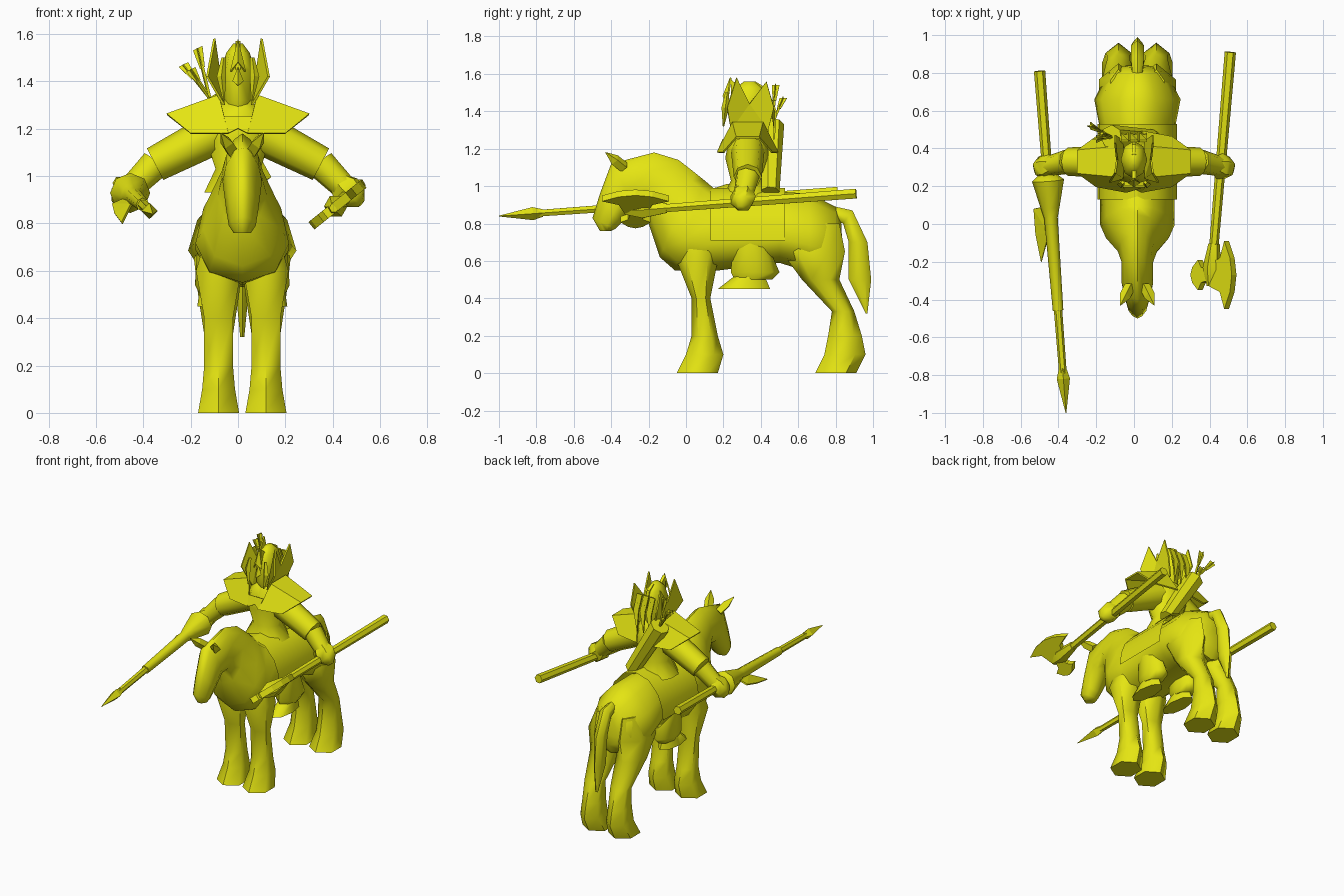
import bpy, bmesh, math
from mathutils import Vector

if "Cube" in bpy.data.objects:
    bpy.data.objects.remove(bpy.data.objects["Cube"], do_unlink=True)

yellow = bpy.data.materials.new("yellow")
yellow.use_nodes = True
yellow.diffuse_color = (.78, .78, .006, 1)
shader = yellow.node_tree.nodes["Principled BSDF"]
shader.inputs["Base Color"].default_value = yellow.diffuse_color

HORSE = Vector((.018, 0, 0))    # centre line of the horse
RIDER = Vector((0, .33, 1))     # waist of the rider
HELMET = Vector((0, .34, 1.4))  # middle of the rider's head


def at(origin, *points, side=1):
    """Points relative to an origin, mirrored in x when side is negative."""
    return [origin + Vector((side * x, y, z)) for x, y, z in points]


def finish(name, bm, angle):
    bmesh.ops.recalc_face_normals(bm, faces=bm.faces)
    mesh = bpy.data.meshes.new(name)
    bm.to_mesh(mesh)
    bm.free()
    mesh.materials.append(yellow)
    obj = bpy.data.objects.new(name, mesh)
    bpy.context.collection.objects.link(obj)
    if angle:
        bpy.ops.object.select_all(action='DESELECT')
        obj.select_set(True)
        bpy.context.view_layer.objects.active = obj
        bpy.ops.object.shade_smooth_by_angle(angle=math.radians(angle))
    return obj


def skin(name, rings, angle, closed=True):
    """Bridge a list of point rings into one surface."""
    bm = bmesh.new()
    rows = [[bm.verts.new(p) for p in ring] for ring in rings]
    count = len(rows[0])
    for a, b in zip(rows, rows[1:]):
        for i in range(count if closed else count - 1):
            j = (i + 1) % count
            bm.faces.new((a[i], a[j], b[j], b[i]))
    if closed:
        bm.faces.new(rows[0])
        bm.faces.new(rows[-1])
    return finish(name, bm, angle)


def ellipse(centre, u, v, sides, sag=0):
    """Ring around a centre; sag moves the widest part away from u."""
    turns = [math.tau * i / sides for i in range(sides)]
    return [centre + u * math.cos(t) + v * math.sin(t) * (1 - sag * math.cos(t)) for t in turns]


def loft(name, origin, rings, sides=10, angle=60, sag=0):
    """Each ring spans two edge points (y, z), (y, z) and has a half width."""
    out = []
    for low, high, half in rings:
        low, high = Vector((0, *low)), Vector((0, *high))
        out.append(ellipse(origin + (low + high) / 2, (high - low) / 2,
                           Vector((half, 0, 0)), sides, sag))
    return skin(name, out, angle)


def column(name, origin, rings, sides=8):
    """Each level ring: y, z, half depth, half width."""
    rings = [((y - depth, z), (y + depth, z), half) for y, z, depth, half in rings]
    return loft(name, origin, rings, sides)


def tube(name, points, radii, sides=6, angle=50):
    direction = (points[-1] - points[0]).normalized()
    u = direction.cross(Vector((0, 0, 1))).normalized()
    v = direction.cross(u)
    rings = [ellipse(p, u * r, v * r, sides) for p, r in zip(points, radii)]
    return skin(name, rings, angle)


def shell(name, points, faces=None, thick=.01):
    """Thin plate, or several plates folded along shared edges."""
    bm = bmesh.new()
    verts = [bm.verts.new(p) for p in points]
    for face in faces or [range(len(verts))]:
        bm.faces.new([verts[i] for i in face])
    obj = finish(name, bm, 0)
    solid = obj.modifiers.new("thickness", 'SOLIDIFY')
    solid.thickness = thick
    solid.offset = 0
    return obj


def along(start, end, steps):
    return [start.lerp(end, t) for t in steps]


# Horse trunk, neck and head, from rump to muzzle
loft("horse_body", HORSE, [
    ((.84, .6), (.83, .8), .07), ((.8, .53), (.8, .89), .15),
    ((.66, .54), (.66, .96), .22), ((.5, .59), (.5, .97), .19),
    ((.1, .54), (.17, .97), .19), ((-.06, .55), (.1, 1.03), .19),
    ((-.14, .62), (.05, 1.07), .16), ((-.2, .8), (-.04, 1.14), .1),
    ((-.22, .9), (-.17, 1.18), .08), ((-.27, .9), (-.4, 1.12), .08),
    ((-.35, .8), (-.46, .96), .065), ((-.38, .77), (-.5, .83), .055),
    ((-.4, .76), (-.46, .76), .035)], sag=.3)

# Tail
loft("tail", HORSE, [
    ((.78, .82), (.8, .89), .03), ((.84, .8), (.89, .87), .04), ((.87, .7), (.97, .7), .04),
    ((.87, .5), (.99, .5), .03), ((.96, .32), (.97, .32), .01)], sides=6)

for side, label in ((1, "left"), (-1, "right")):
    # Horse legs with flared hooves
    front_hip, hind_hip, stirrup, ear = at(
        HORSE, (.1, .08, 0), (.1, .8, 0), (.13, .34, .5), (.04, -.33, 1.1), side=side)
    column(f"{label}_front_leg", front_hip, [
        (0, .75, .1, .06), (-.02, .6, .11, .11), (0, .4, .05, .07),
        (.02, .2, .07, .07), (.02, .1, .1, .08), (-.02, 0, .11, .1)], sides=6)
    column(f"{label}_hind_leg", hind_hip, [
        (-.1, .8, .12, .05), (-.12, .65, .17, .12), (-.08, .5, .1, .1), (.04, .33, .06, .07),
        (.05, .2, .09, .07), (.05, .1, .11, .08), (0, 0, .11, .1)], sides=6)

    # Ears
    ear_tip = ear + Vector((side * .05, -.1, .08))
    tube(f"{label}_ear", along(ear, ear_tip, (0, .5, 1)), (.03, .03, .002), sides=4, angle=0)

    # Saddle cloth hanging over the flank
    drape = ((0, .99), (.1, .96), (.17, .88), (.2, .8), (.21, .71))
    skin(f"{label}_saddle_cloth",
         [at(HORSE, *[(x, y, z) for x, z in drape], side=side) for y in (.13, .33, .53)],
         angle=60, closed=False)

    # Rider's shin and boot below the belly
    column(f"{label}_shin", stirrup, [(0, .2, .09, .06), (.03, .04, .13, .07), (.02, 0, .1, .05)])
    column(f"{label}_boot", stirrup, [(0, .02, .08, .05), (-.03, -.05, .14, .06)])

    # Arm: sleeve, forearm and fist
    shoulder, elbow, hand = at(
        RIDER, (.08, 0, .19), (.35, 0, .05), (.48, -.03, -.08), side=side)
    tube(f"{label}_upper_arm", [shoulder, elbow], (.09, .075), sides=8)
    tube(f"{label}_forearm", [elbow, hand], (.065, .05), sides=8)
    tube(f"{label}_fist", along(elbow, hand, (.5, .8, 1.1, 1.3)), (.04, .07, .06, .02))

    # Folded shoulder guard: sloping top with a front and a back flap
    guard = []
    for end in (-1, 1):
        guard += at(RIDER, (.08, end * .08, .34), (.3, end * .06, .26),
                    (.2, end * .13, .18), (.04, end * .16, .18), side=side)
    shell(f"{label}_shoulder_guard", guard, [(0, 1, 5, 4), (0, 1, 2, 3), (4, 5, 6, 7)])

    # Helmet wing with two peaks
    wing = at(HELMET, (.06, -.1, -.1), (.13, -.12, .02), (.1, -.07, .18), (.09, 0, .04),
              (.1, .09, .16), (.1, .13, .02), (.06, .1, -.1), side=side)
    shell(f"{label}_helmet_wing", wing, [(0, 1, 2, 3), (0, 3, 6), (3, 4, 5, 6)])

    # Braid beside the face
    braid = at(HELMET, (.06, -.12, .1), (.07, -.13, .02), (.06, -.14, -.08), side=side)
    tube(f"{label}_braid", braid, (.01, .02, .004), sides=4, angle=0)

# Rider's torso and helmeted head
column("torso", RIDER, [(0, -.07, .14, .15), (0, .03, .09, .1), (0, .15, .12, .14),
                        (0, .25, .1, .12), (0, .32, .06, .06)], sides=10)
column("head", HELMET, [(0, -.15, .06, .05), (-.01, -.08, .09, .06), (0, .05, .1, .07),
                        (0, .12, .08, .05), (0, .16, .03, .02)])
shell("nose_guard", at(HELMET, (0, -.11, .06), (-.02, -.11, 0), (0, -.14, -.02), (.02, -.11, 0)),
      [(0, 1, 2), (0, 2, 3)])
shell("brow_leaf", at(HELMET, (-.03, -.12, .04), (0, -.14, .08), (.03, -.12, .04), (0, -.1, .18)),
      [(0, 1, 3), (1, 2, 3)])
shell("helmet_crest", at(HELMET, (0, -.1, .05), (0, -.1, .17), (0, -.05, .13), (0, .03, .16),
                         (0, .08, .13), (0, .11, .02)), thick=.02)
shell("collar", at(RIDER, (-.06, -.13, .25), (-.04, -.16, .18), (0, -.14, .2),
                   (.04, -.16, .18), (.06, -.13, .25)))

# Hair strands at the back of the head
for i, name in enumerate(("right", "middle", "left")):
    root = HELMET + Vector(((i - 1) * .05, .1, 0))
    shell(f"{name}_hair_strand", at(root, (-.02, 0, .1), (.02, 0, .1), (.02, .04, 0),
                                    (0, .03, -.15), (-.02, .04, 0)))

# Quiver slung across the back, with feathered arrows
bottom, mouth, *tips = at(RIDER, (.1, .12, -.03), (-.12, .13, .33),
                          (-.23, .19, .47), (-.17, .15, .54), (-.2, .12, .45))
tube("quiver", [bottom, mouth], (.05, .065), sides=7)
for i, tip in enumerate(tips):
    shaft = along(mouth, tip, (0, .6, 1))
    tube(f"arrow_{i}", shaft, (.008, .008, .008), sides=4, angle=0)
    for name, spread in (("flat", Vector((.02, 0, .01))), ("upright", Vector((0, .02, 0)))):
        shell(f"arrow_{i}_{name}_feather",
              [shaft[1] - spread / 2, shaft[1] + spread / 2, tip + spread, tip - spread],
              thick=.005)

# Lance in the right hand
butt, point = Vector((-.5, .81, .97)), Vector((-.36, -1, .84))
tube("lance_shaft", along(butt, point, (0, .9)), (.03, .02))
tube("lance_guard", along(butt, point, (.3, .32, .4, .43, .7)), (.04, .085, .05, .036, .028), sides=8)
tube("lance_head", along(butt, point, (.87, .9, 1)), (.02, .035, .002), sides=4, angle=0)
shell("lance_blade", at(hand, (.04, -.2, 0), (-.05, -.22, -.04), (-.04, -.35, -.08),
                        (-.01, -.5, -.12), (.03, -.35, -.04)),
      [(0, 1, 4), (1, 2, 4), (2, 3, 4)])

# Axe in the left hand: shaft, socket and two tilted crescent blades
butt, hub = Vector((.51, .91, .96)), Vector((.41, -.27, .87))
tube("axe_shaft", [butt, hub], (.03, .024))
tube("axe_socket", along(butt, hub, (.86, .97, 1.05)), (.03, .05, .02))
for name, side, reach, length in (("large", 1, .08, .18), ("small", -1, .06, .08)):
    edge = [(reach + .04 * (1 - t * t), length * t) for t in (-1, -.5, 0, .5, 1)]
    neck = [(reach * .7, length / 2), (0, length / 3), (0, -length / 3), (reach * .7, -length / 2)]
    shell(f"{name}_axe_blade",
          at(hub, *[(x, y, side * x * .8) for x, y in edge + neck], side=side), thick=.04)
